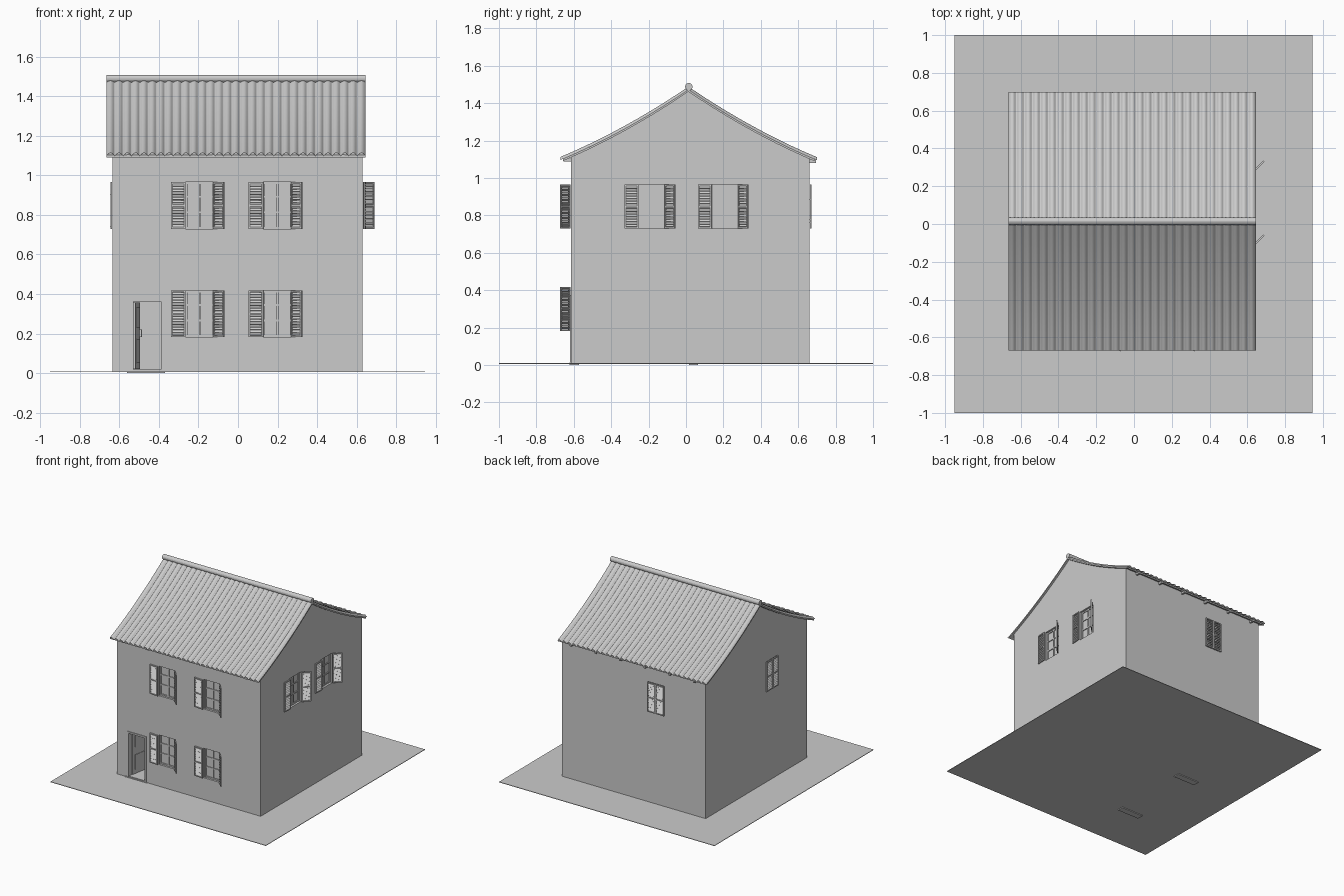
import bpy, bmesh, math
from mathutils import Matrix, Vector

cube = bpy.data.objects.get("Cube")
if cube:
    bpy.data.objects.remove(cube, do_unlink=True)

GREY = (0.6, 0.6, 0.6, 1)
mat = bpy.data.materials.new("plain grey")
mat.use_nodes = True
mat.diffuse_color = GREY
mat.node_tree.nodes["Principled BSDF"].inputs["Base Color"].default_value = GREY


def finish(bm, name):
    bmesh.ops.recalc_face_normals(bm, faces=bm.faces)
    me = bpy.data.meshes.new(name)
    bm.to_mesh(me)
    bm.free()
    me.materials.append(mat)
    ob = bpy.data.objects.new(name, me)
    bpy.context.scene.collection.objects.link(ob)
    return ob


def box(bm, x, y, z, m=Matrix()):
    """Box spanning the three (low, high) ranges, moved by m."""
    mid = Vector([(r[0] + r[1]) / 2 for r in (x, y, z)])
    size = [r[1] - r[0] for r in (x, y, z)]
    bmesh.ops.create_cube(bm, size=1, matrix=m @ Matrix.Translation(mid) @ Matrix.Diagonal((*size, 1)))


def boxes(name, *spans, m=Matrix()):
    bm = bmesh.new()
    for s in spans:
        box(bm, *s, m)
    return finish(bm, name)


def place(x, y, z, degrees=0):
    return Matrix.Translation((x, y, z)) @ Matrix.Rotation(math.radians(degrees), 4, 'Z')


# Overall sizes
LEFT, RIGHT, FRONT, BACK, BASE = -0.635, 0.63, -0.615, 0.66, 0.01
RIDGE_Y, REACH = 0.013, 0.683
WIN_W, WIN_H = 0.073, 0.235   # half width and height of a window
DOOR = (-0.535, -0.38)
DOOR_TOP = 0.37


def underside(y):
    """Height of the slightly sagging roof underside."""
    t = abs(y - RIDGE_Y) / REACH
    return 1.465 - 0.375 * t - 0.088 * t * (1 - t)


# Window list: name, placement, whether the shutters stand open
windows = []
for z, floor in ((0.183, "lower"), (0.73, "upper")):
    for x in (-0.193, 0.2):
        windows.append((f"front_{floor}", place(x, FRONT, z), True))
for y in (-0.182, 0.21):
    windows.append(("side", place(RIGHT, y, 0.73, 90), True))
windows.append(("back", place(-0.2, BACK, 0.73, 180), False))
windows.append(("far_side", place(LEFT, -0.17, 0.73, -90), False))

# Ground and door steps
boxes("ground", ((-0.95, 0.945), (-1, 1), (0.006, BASE)))
for y, name in ((-0.597, "front_step"), (0.04, "inner_step")):
    boxes(name, ((-0.56, -0.37), (y - 0.025, y + 0.025), (0, 0.014)))

# Walls: gable profile extruded along x
bm = bmesh.new()
N = 16
ys = [FRONT + (RIDGE_Y - FRONT) * i / N for i in range(N)]
ys += [RIDGE_Y + (BACK - RIDGE_Y) * i / N for i in range(N + 1)]
outline = [(FRONT, BASE)] + [(y, underside(y) + 0.004) for y in ys] + [(BACK, BASE)]
face = bm.faces.new([bm.verts.new((LEFT, y, z)) for y, z in outline])
ext = bmesh.ops.extrude_face_region(bm, geom=[face])
bmesh.ops.translate(bm, vec=(RIGHT - LEFT, 0, 0),
                    verts=[v for v in ext["geom"] if isinstance(v, bmesh.types.BMVert)])
walls = finish(bm, "walls")

# Cutters: rooms, then door and window openings
T = 0.035
rooms = boxes("room_cutter", *[((LEFT + T, RIGHT - T), (FRONT + T, BACK - T), h)
                               for h in ((0.02, 0.53), (0.56, 1.06))])
bm = bmesh.new()
box(bm, DOOR, (FRONT - 0.1, FRONT + 0.1), (0.0201, DOOR_TOP))
for _, m, _ in windows:
    box(bm, (-WIN_W, WIN_W), (-0.1, 0.1), (0, WIN_H), m)
openings = finish(bm, "opening_cutter")
for cutter in (rooms, openings):
    mod = walls.modifiers.new("cut", 'BOOLEAN')
    mod.operation, mod.solver, mod.object = 'DIFFERENCE', 'EXACT', cutter
    cutter.hide_render = True
bpy.context.view_layer.update()
cut = bpy.data.meshes.new_from_object(walls.evaluated_get(bpy.context.evaluated_depsgraph_get()))
walls.modifiers.clear()
walls.data = cut
for cutter in (rooms, openings):
    bpy.data.objects.remove(cutter, do_unlink=True)

# Inner wall behind the hallway, and hallway side wall
boxes("inner_wall", ((LEFT + T, RIGHT - T), (0.03, 0.05), (0.02, 0.53)))
boxes("hall_wall", ((-0.31, -0.29), (FRONT + T, 0.03), (0.02, 0.53)))


def shutter(name, m):
    """Louvred shutter, hinge edge at the local origin, extending along +x."""
    w, b, d = 0.074, 0.008, 0.008
    bm = bmesh.new()
    for x in (0, w - b):
        box(bm, (x, x + b), (-d, 0), (0, WIN_H), m)
    for z in (0, WIN_H / 2 - b / 2, WIN_H - b):
        box(bm, (b, w - b), (-d, 0), (z, z + b), m)
    count = 16
    for i in range(count):
        z = b + (i + 0.5) * (WIN_H - 2 * b) / count
        tilt = m @ Matrix.Translation((0, -d / 2, z)) @ Matrix.Rotation(math.radians(-35), 4, 'X')
        box(bm, (b, w - b), (-0.001, 0.001), (-0.0065, 0.0065), tilt)
    return finish(bm, name)


# Window frames, panes and shutters
for name, m, is_open in windows:
    W, H, f = WIN_W, WIN_H, 0.01
    spans = [((-W, -W + f), (0.014, 0.028), (0, H)), ((W - f, W), (0.014, 0.028), (0, H)),
             ((-0.005, 0.005), (0.014, 0.028), (0, H))]
    spans += [((-W, W), (0.016, 0.026), (z, z + f)) for z in (0, H / 3, H * 2 / 3, H - f)]
    boxes(name + "_window_frame", *spans, m=m)
    boxes(name + "_window_pane", ((-W, W), (0.022, 0.025), (0, H)), m=m)
    if is_open:
        shutter(name + "_flat_shutter", m @ place(-W - 0.073, -0.003, 0, -4))
        shutter(name + "_angled_shutter", m @ place(W, -0.002, 0, -45))
    else:
        shutter(name + "_first_shutter", m @ place(-W, -0.002, 0))
        shutter(name + "_second_shutter", m @ place(W - 0.074, -0.002, 0))

# Door frame and a door standing open inwards
a, b = DOOR
boxes("door_frame", ((a - 0.004, a + 0.008), (FRONT - 0.006, FRONT + T), (0.014, DOOR_TOP)),
      ((b - 0.008, b + 0.004), (FRONT - 0.006, FRONT + T), (0.014, DOOR_TOP)),
      ((a - 0.004, b + 0.004), (FRONT - 0.006, FRONT + T), (DOOR_TOP - 0.008, DOOR_TOP + 0.005)))
hinge = place(a + 0.01, FRONT + T, 0.022, 80)
boxes("door", ((0, 0.14), (-0.006, 0.006), (0, 0.335)), m=hinge)
boxes("door_panels", *[((0.025, 0.115), (-0.009, 0.009), z) for z in ((0.03, 0.15), (0.21, 0.31))], m=hinge)
boxes("door_handle", ((0.118, 0.132), (-0.018, 0.018), (0.16, 0.2)), m=hinge)

# Roof slopes: rounded tile ridges swept down a sagging slope
X0, X1, TILES, STEPS, ROWS = -0.665, 0.645, 31, 8, 10


def roof_slope(name, side, reach):
    bm = bmesh.new()
    grid = []
    for r in range(ROWS + 1):
        y = RIDGE_Y + side * reach * r / ROWS
        row = []
        for i in range(TILES * STEPS + 1):
            bump = abs(math.sin(math.pi * i / STEPS))
            x = X0 + (X1 - X0) * i / (TILES * STEPS)
            row.append(bm.verts.new((x, y, underside(y) + 0.007 + 0.016 * bump)))
        grid.append(row)
    for r in range(ROWS):
        for i in range(TILES * STEPS):
            bm.faces.new((grid[r][i], grid[r][i + 1], grid[r + 1][i + 1], grid[r + 1][i]))
    # Flat underside boards
    low = []
    for r in range(ROWS + 1):
        y = RIDGE_Y + side * (reach - 0.012) * r / ROWS
        low.append([bm.verts.new((x, y, underside(y) + dz)) for x, dz in
                    ((X0, 0.007), (X0, -0.004), (X1, -0.004), (X1, 0.007))])
    for p, q in zip(low, low[1:]):
        for k in range(4):
            bm.faces.new((p[k], p[(k + 1) % 4], q[(k + 1) % 4], q[k]))
    bm.faces.new(low[-1])
    ob = finish(bm, name)
    for p in ob.data.polygons:
        p.use_smooth = len(p.vertices) == 4 and p.area < 0.001
    return ob


roof_slope("front_roof", -1, 0.683)
roof_slope("back_roof", 1, 0.687)

# Ridge cap
bm = bmesh.new()
bmesh.ops.create_cone(bm, cap_ends=True, segments=16, radius1=0.02, radius2=0.02, depth=X1 - X0,
                      matrix=Matrix.Translation(((X0 + X1) / 2, RIDGE_Y + 0.002, 1.488))
                      @ Matrix.Rotation(math.pi / 2, 4, 'Y'))
finish(bm, "ridge_cap")

# Rafter tips under both eaves
for y, name in ((-0.635, "front_rafter_tips"), (0.675, "back_rafter_tips")):
    z = underside(y)
    boxes(name, *[((x - 0.007, x + 0.007), (y - 0.02, y + 0.02), (z - 0.018, z))
                  for x in [-0.555 + 0.217 * i for i in range(6)]])
